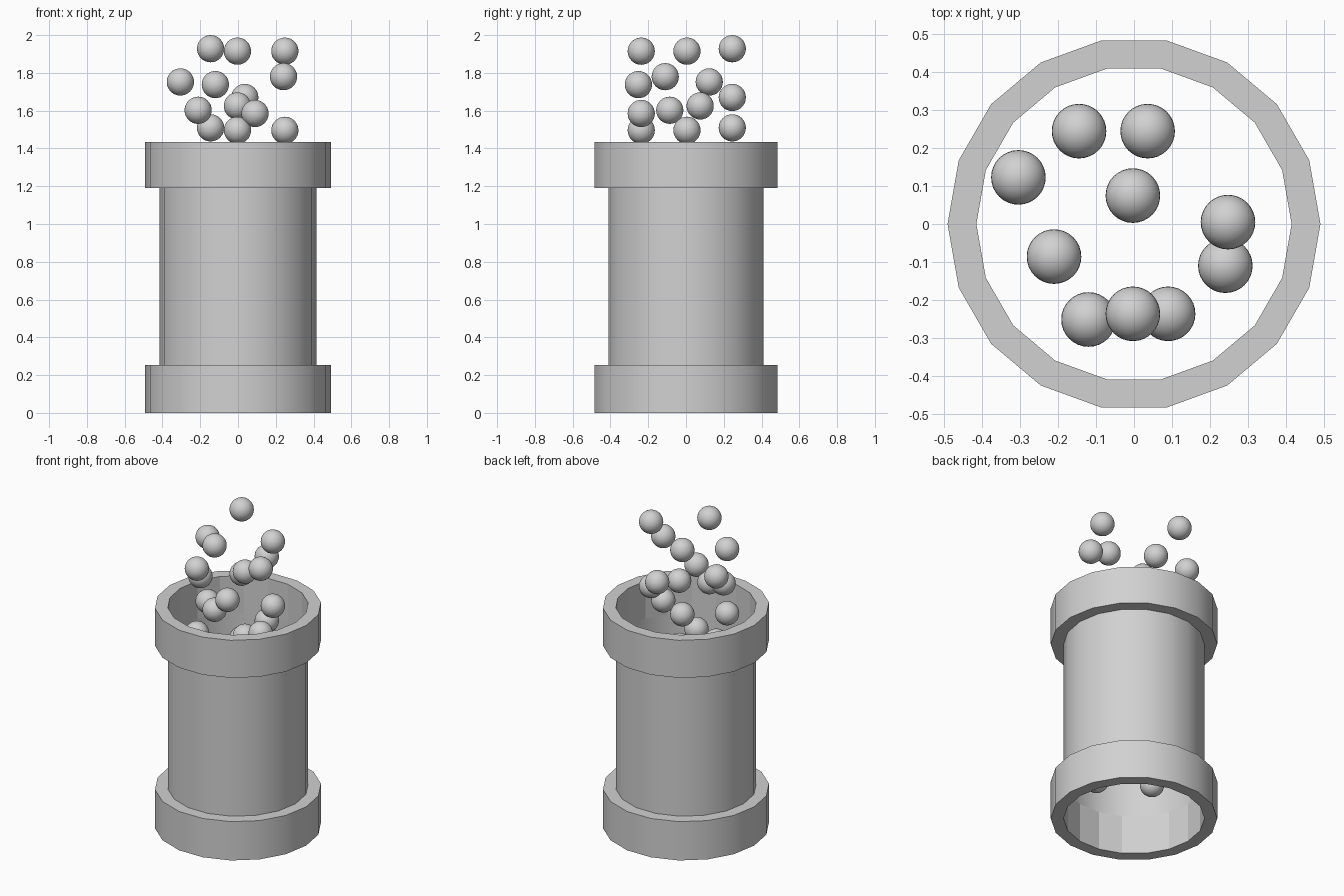
import bpy
import bmesh
from math import cos, sin, tau, radians

cube = bpy.data.objects.get("Cube")
if cube:
    bpy.data.objects.remove(cube, do_unlink=True)

SIDES = 18
R_OUT, R_IN = 0.492, 0.416
LOW_TOP, HIGH_BASE, HIGH_TOP = 0.253, 1.19, 1.435
BALL_R = 0.072
BALL_STEP = 0.419      # drop between repeated groups of balls
GROUPS = 4

grey = bpy.data.materials.new("plain_grey")
grey.use_nodes = True
colour = (0.64, 0.64, 0.64, 1)
grey.diffuse_color = colour
grey.node_tree.nodes["Principled BSDF"].inputs["Base Color"].default_value = colour


def add_object(name, bm):
    mesh = bpy.data.meshes.new(name)
    bm.to_mesh(mesh)
    bm.free()
    mesh.materials.append(grey)
    obj = bpy.data.objects.new(name, mesh)
    bpy.context.collection.objects.link(obj)
    return obj


def revolve(name, profile, closed):
    """Turn a profile of (radius, height) points into an 18-sided part."""
    bm = bmesh.new()
    loops = [[bm.verts.new((r * cos(tau * i / SIDES), r * sin(tau * i / SIDES), z))
              for i in range(SIDES)] for r, z in profile]
    pairs = list(zip(loops, loops[1:] + loops[:1]))
    for a, b in pairs if closed else pairs[:-1]:
        for i in range(SIDES):
            j = (i + 1) % SIDES
            bm.faces.new((a[i], a[j], b[j], b[i]))
    bm.normal_update()
    # Outer walls are smooth; inner walls and rims stay flat
    for f in bm.faces:
        c = f.calc_center_median()
        f.smooth = f.normal.x * c.x + f.normal.y * c.y > 0.1
    for e in bm.edges:
        if len(e.link_faces) == 2:
            e.smooth = e.calc_face_angle() < radians(30)
    return add_object(name, bm)


# Collars at both ends and the open tube between them
def collar(name, z0, z1):
    revolve(name, [(R_OUT, z0), (R_OUT, z1), (R_IN, z1), (R_IN, z0)], True)


collar("bottom_collar", 0, LOW_TOP)
collar("top_collar", HIGH_BASE, HIGH_TOP)
revolve("tube_wall", [(R_IN, LOW_TOP), (R_IN, HIGH_BASE)], False)

# Balls: one scattered group, repeated downwards through the tube
ball_centres = [
    (-0.145, 0.245, 1.928), (-0.003, -0.237, 1.915), (0.248, 0.005, 1.915),
    (0.241, -0.11, 1.78), (-0.305, 0.123, 1.752), (-0.12, -0.252, 1.738),
    (0.036, 0.245, 1.67), (-0.003, 0.075, 1.625), (-0.211, -0.086, 1.602),
    (0.09, -0.237, 1.585),
]
bm = bmesh.new()
bmesh.ops.create_uvsphere(bm, u_segments=32, v_segments=16, radius=BALL_R)
for f in bm.faces:
    f.smooth = True
first_ball = add_object("ball_1_1", bm)

for g in range(GROUPS):
    for n, (x, y, z) in enumerate(ball_centres):
        if g == 0 and n == 0:
            ball = first_ball
        else:
            ball = bpy.data.objects.new(f"ball_{g + 1}_{n + 1}", first_ball.data)
            bpy.context.collection.objects.link(ball)
        ball.location = (x, y, z - g * BALL_STEP)
